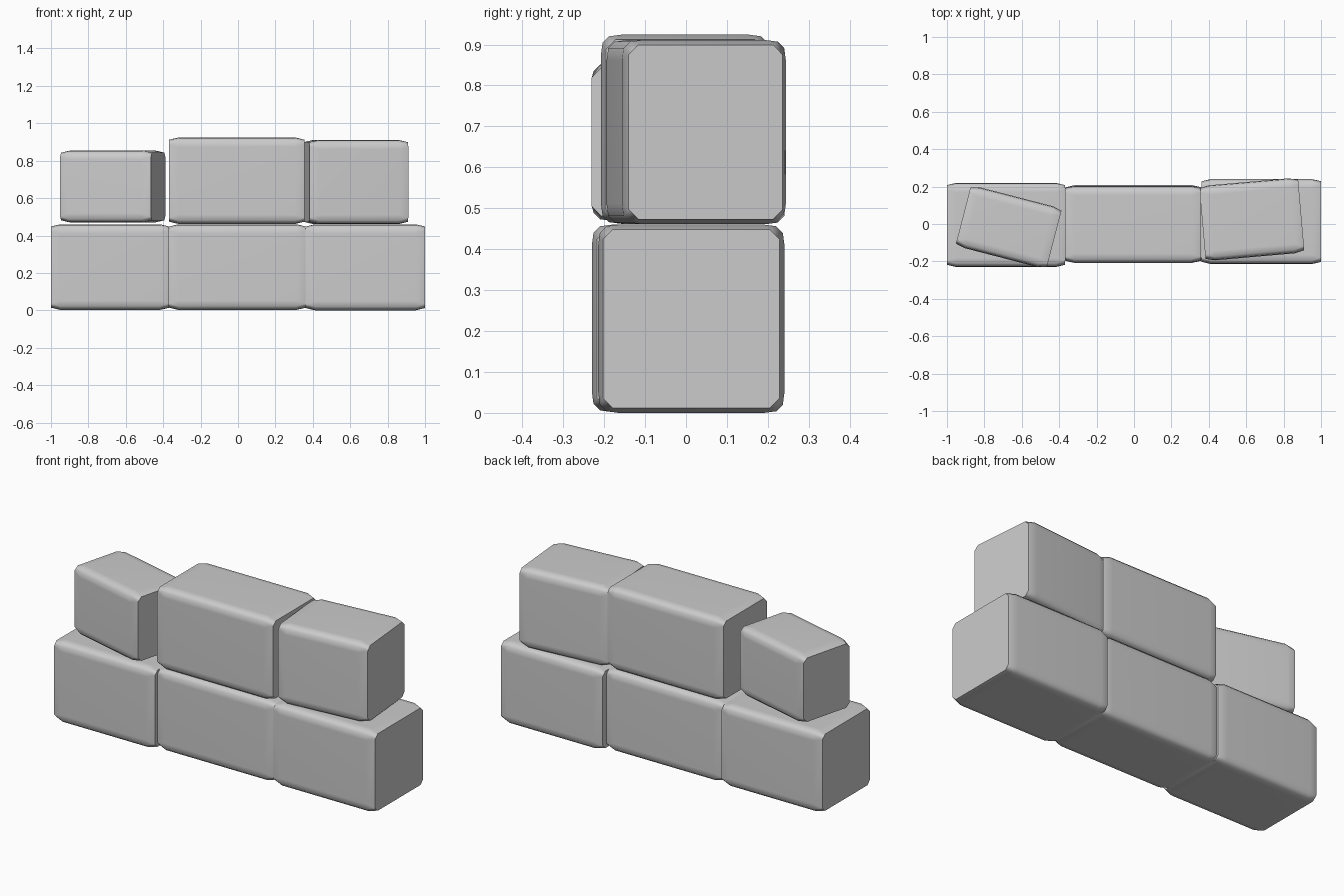
import bpy, bmesh, math
from itertools import product

if "Cube" in bpy.data.objects:
    bpy.data.objects.remove(bpy.data.objects["Cube"])

stone = bpy.data.materials.new("stone grey")
stone.diffuse_color = (0.6, 0.6, 0.6, 1)
stone.use_nodes = True
stone.node_tree.nodes["Principled BSDF"].inputs["Base Color"].default_value = stone.diffuse_color


def block(name, centre, size, turn=0.0):
    """Worn masonry block: flat clipped ends, softened long edges."""
    hx, hy, hz = (s / 2 for s in size)
    a, e, c = 0.05, 0.012, 0.036       # face inset, end inset, corner clip
    s, t = 0.004, 0.02                 # softened long edge
    pts = []
    for i, j, k in product((-1, 1), repeat=3):
        for x, y, z in (
            (hx, hy - e, hz - c), (hx, hy - c, hz - e),           # end octagon
            (hx - a, hy, hz - a), (hx - a, hy - a, hz),           # side faces
            (hx - a, hy - s, hz - t), (hx - a, hy - t, hz - s),   # long edge
        ):
            pts.append((i * x, j * y, k * z))
    bm = bmesh.new()
    for p in pts:
        bm.verts.new(p)
    bmesh.ops.convex_hull(bm, input=bm.verts)
    bmesh.ops.dissolve_limit(bm, angle_limit=math.radians(1),
                             verts=bm.verts, edges=bm.edges)
    bmesh.ops.recalc_face_normals(bm, faces=bm.faces)
    mesh = bpy.data.meshes.new(name)
    bm.to_mesh(mesh)
    bm.free()
    mesh.materials.append(stone)
    ob = bpy.data.objects.new(name, mesh)
    ob.location = centre
    ob.rotation_euler.z = math.radians(turn)
    bpy.context.collection.objects.link(ob)
    bpy.ops.object.select_all(action='DESELECT')
    ob.select_set(True)
    bpy.context.view_layer.objects.active = ob
    bpy.ops.object.shade_smooth_by_angle(angle=math.radians(55))
    wn = ob.modifiers.new("even shading", 'WEIGHTED_NORMAL')
    wn.keep_sharp = True


# Lower course
block("lower_left_block", (-0.684, -0.005, 0.231), (0.632, 0.45, 0.458))
block("lower_middle_block", (-0.003, 0.0, 0.231), (0.73, 0.415, 0.458))
block("lower_right_block", (0.681, 0.013, 0.23), (0.638, 0.455, 0.46))

# Upper course, outer blocks knocked askew
block("upper_left_block", (-0.67, -0.017, 0.662), (0.502, 0.335, 0.386), -14.5)
block("upper_middle_block", (-0.006, -0.002, 0.693), (0.725, 0.412, 0.462))
block("upper_right_block", (0.63, 0.025, 0.686), (0.53, 0.402, 0.45), 5)
